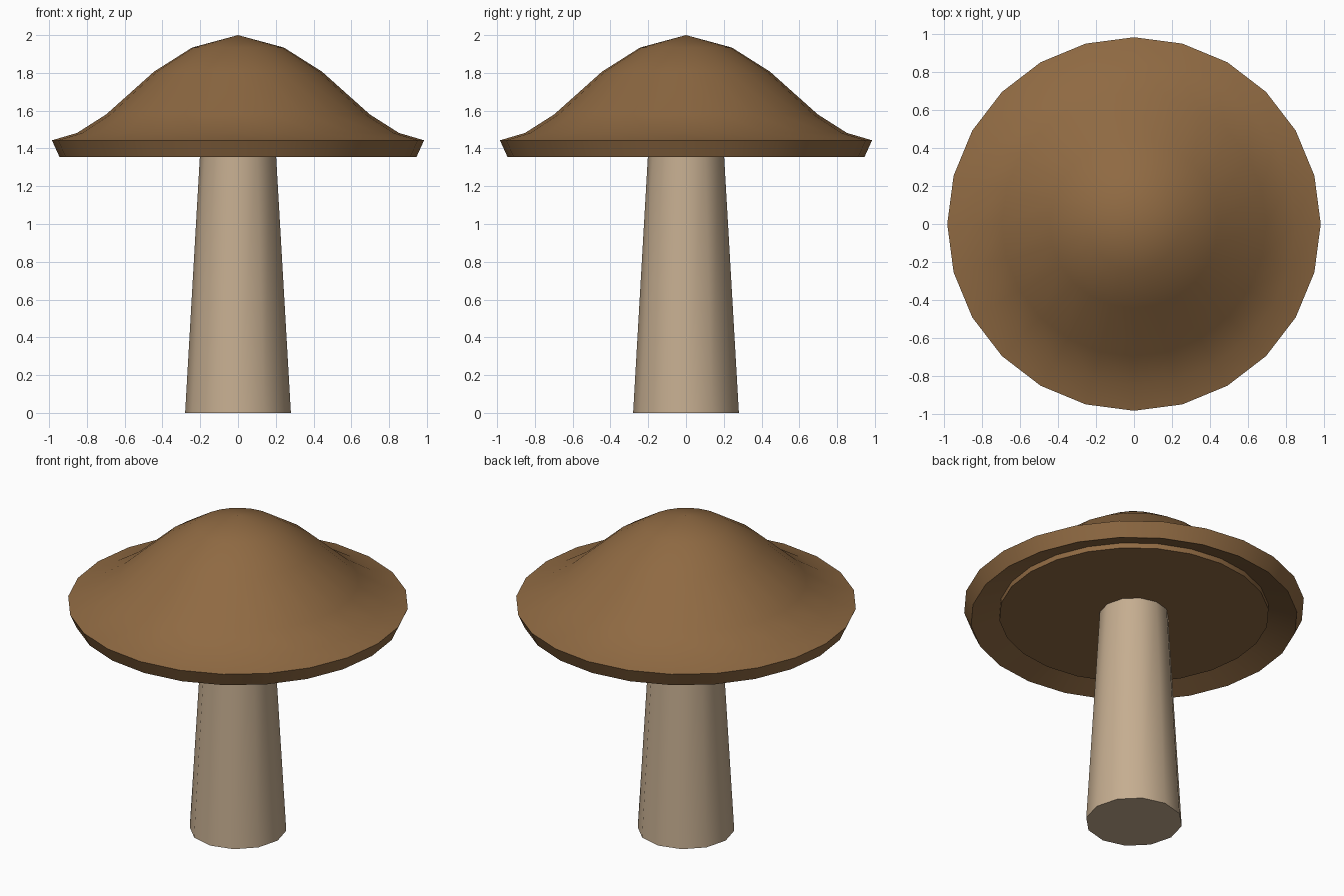
import bpy, bmesh, math

if "Cube" in bpy.data.objects:
    bpy.data.objects.remove(bpy.data.objects["Cube"])


def material(name, color):
    m = bpy.data.materials.new(name)
    m.diffuse_color = (*color, 1.0)
    m.use_nodes = True
    m.node_tree.nodes["Principled BSDF"].inputs["Base Color"].default_value = m.diffuse_color
    return m


def lathe(name, profile, sides, mat):
    """Revolve (radius, height) points around z; radius 0 closes to a pole."""
    bm = bmesh.new()
    rings = []
    for r, z in profile:
        if r == 0:
            rings.append([bm.verts.new((0, 0, z))] * sides)
        else:
            rings.append([bm.verts.new((r * math.cos(2 * math.pi * i / sides),
                                        r * math.sin(2 * math.pi * i / sides), z))
                          for i in range(sides)])
    for a, b in zip(rings, rings[1:]):
        for i in range(sides):
            j = (i + 1) % sides
            bm.faces.new(list(dict.fromkeys((a[i], a[j], b[j], b[i]))))
    bmesh.ops.recalc_face_normals(bm, faces=bm.faces)
    mesh = bpy.data.meshes.new(name)
    bm.to_mesh(mesh)
    bm.free()
    mesh.materials.append(mat)
    obj = bpy.data.objects.new(name, mesh)
    bpy.context.collection.objects.link(obj)
    bpy.ops.object.select_all(action='DESELECT')
    obj.select_set(True)
    bpy.context.view_layer.objects.active = obj
    bpy.ops.object.shade_smooth_by_angle(angle=math.radians(40))
    return obj


brown = material("cap_brown", (0.275, 0.143, 0.055))
beige = material("stem_beige", (0.56, 0.42, 0.28))

# Tapered 12-sided stem, its top tucked just inside the cap
lathe("stem", [(0, 0), (0.28, 0), (0.2, 1.39), (0, 1.39)], 12, beige)

# Bell-shaped cap: dome, flared rim, bevelled lip, recessed underside with disc
lathe("cap", [(0, 2.0), (0.243, 1.934), (0.444, 1.807), (0.698, 1.58),
              (0.852, 1.482), (0.985, 1.443), (0.945, 1.355),
              (0.78, 1.413), (0.78, 1.38), (0, 1.38)], 24, brown)
